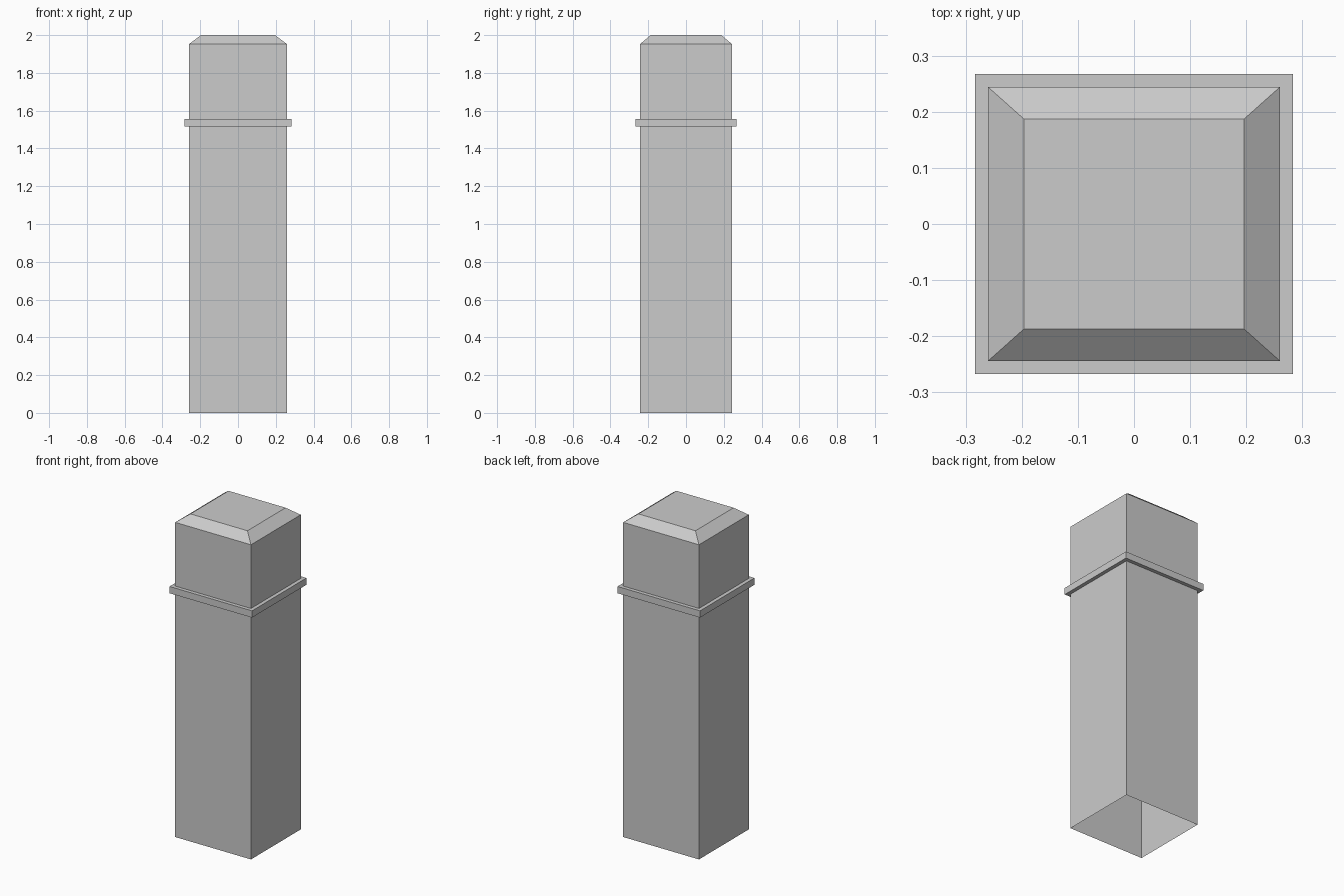
import bpy, bmesh

if "Cube" in bpy.data.objects:
    bpy.data.objects.remove(bpy.data.objects["Cube"])

# Rectangular cross-sections from base to top: half width x, half depth y, height
sections = [
    (0.26, 0.244, 0.0),      # open base
    (0.26, 0.244, 1.515),    # shaft top
    (0.283, 0.267, 1.515),   # collar underside
    (0.283, 0.267, 1.557),   # collar ledge
    (0.26, 0.244, 1.557),    # head base
    (0.26, 0.244, 1.952),    # bevel start
    (0.196, 0.187, 2.0),     # flat top
]

bm = bmesh.new()
rings = [[bm.verts.new((sx * x, sy * y, z))
          for sx, sy in ((-1, -1), (1, -1), (1, 1), (-1, 1))]
         for x, y, z in sections]

# Walls, collar and bevelled cap as one continuous shell
for low, high in zip(rings, rings[1:]):
    for i in range(4):
        j = (i + 1) % 4
        bm.faces.new((low[i], low[j], high[j], high[i]))
bm.faces.new(rings[-1])

mesh = bpy.data.meshes.new("pillar")
bm.to_mesh(mesh)
bm.free()
pillar = bpy.data.objects.new("pillar", mesh)
bpy.context.collection.objects.link(pillar)
